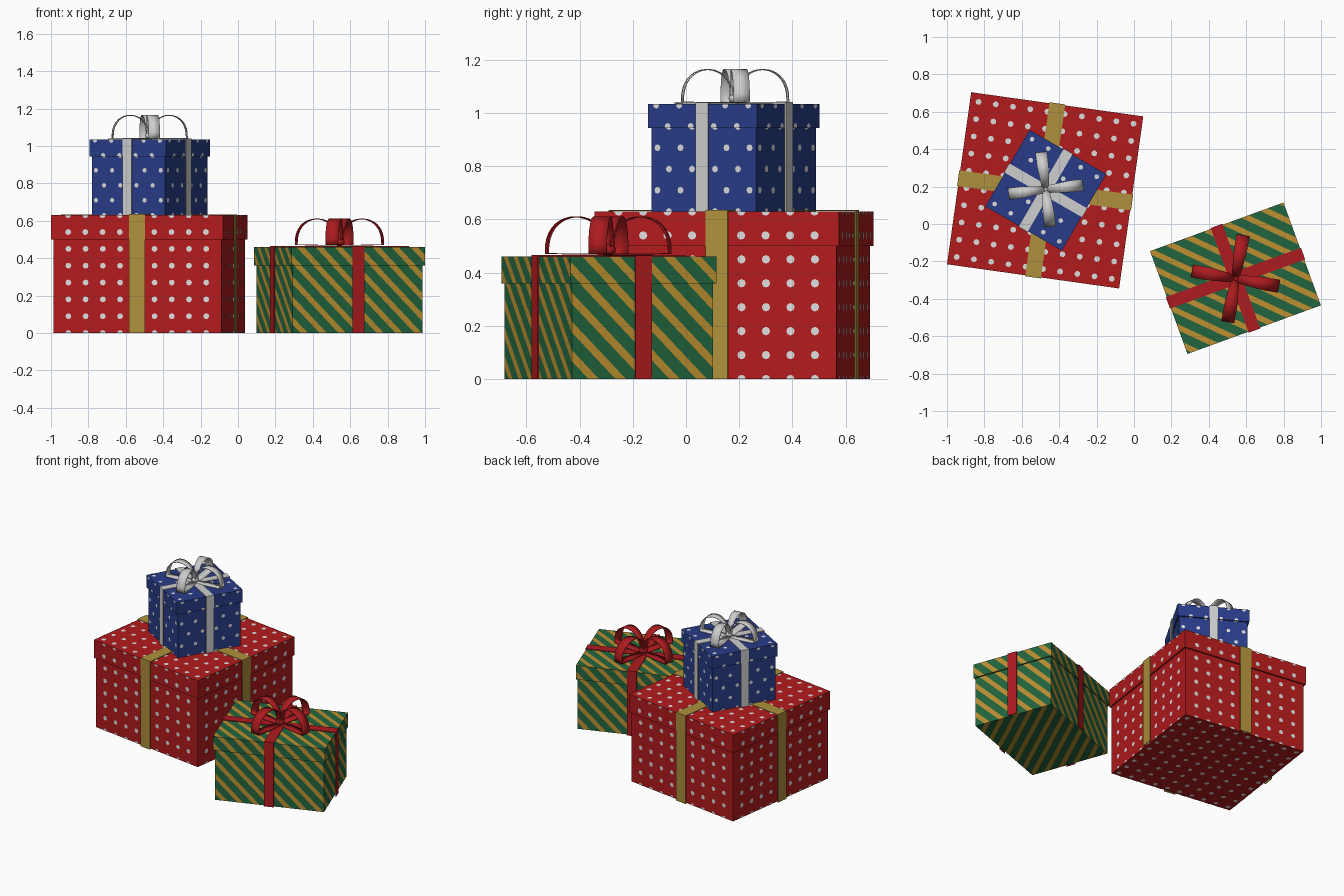
import bpy, bmesh, math
from mathutils import Vector, Matrix

if "Cube" in bpy.data.objects:
    bpy.data.objects.remove(bpy.data.objects["Cube"], do_unlink=True)


def material(name, *rgb):
    m = bpy.data.materials.new(name)
    m.use_nodes = True
    m.diffuse_color = (*rgb, 1)
    bsdf = m.node_tree.nodes["Principled BSDF"]
    bsdf.inputs["Base Color"].default_value = (*rgb, 1)
    bsdf.inputs["Roughness"].default_value = 0.6
    return m


RED = material("red paper", 0.45, 0.011, 0.012)
BLUE = material("blue paper", 0.022, 0.046, 0.25)
GREEN = material("green paper", 0.016, 0.13, 0.05)
STRIPE = material("orange gold stripe", 0.51, 0.28, 0.03)
GOLD = material("gold ribbon", 0.43, 0.28, 0.045)
WHITE = material("white dot", 0.72, 0.72, 0.72)
SILVER = material("silver ribbon", 0.62, 0.62, 0.62)
RIBBON_RED = material("red ribbon", 0.42, 0.011, 0.014)

X, Y, Z = Vector((1, 0, 0)), Vector((0, 1, 0)), Vector((0, 0, 1))
SIDES = [-Y, X, Y, -X]


def finish(bm, name, place, *mats):
    mesh = bpy.data.meshes.new(name)
    bm.to_mesh(mesh)
    bm.free()
    obj = bpy.data.objects.new(name, mesh)
    bpy.context.collection.objects.link(obj)
    for m in mats:
        mesh.materials.append(m)
    obj.matrix_world = place
    return obj


def axes(n):
    # right and up directions of a box face seen from outside
    return (X, Y * n.z) if abs(n.z) > 0.5 else (Z.cross(n), Z)


def cuboid(name, place, w, d, z0, z1, *mats, stripe=None):
    bm = bmesh.new()
    bmesh.ops.create_cube(bm, size=1, matrix=Matrix.Translation((0, 0, (z0 + z1) / 2))
                          @ Matrix.Diagonal((w, d, z1 - z0, 1)))
    if stripe:
        period, width = stripe
        for n in SIDES + [Z, -Z]:
            diag = sum(axes(n), Vector())
            count = int(1.2 / period)
            for k in range(-count, count + 1):
                for edge in (0, width):
                    faces = [f for f in bm.faces if f.normal.dot(n) > 0.9]
                    geom = set(faces)
                    for f in faces:
                        geom.update(f.edges, f.verts)
                    bmesh.ops.bisect_plane(bm, geom=list(geom), dist=1e-5,
                                           plane_co=diag * (k * period + edge) / 2,
                                           plane_no=diag)
                    bm.normal_update()
            for f in bm.faces:
                if f.normal.dot(n) > 0.9:
                    f.material_index = int(f.calc_center_median().dot(diag) % period < width)
    return finish(bm, name, place, *mats)


def dots(name, place, w, d, z0, z1, step, pitch, radius, cap, stagger=False):
    # thin round spots on the sides and one cap, trimmed at the box edges
    bm = bmesh.new()
    for n in SIDES + [cap]:
        r, u = axes(n)
        half = (w if abs(r.x) > 0.5 else d) / 2
        if n == cap:
            out = z1 if n.z > 0 else -z0
            low, high = -d / 2, d / 2
            rows = int(d / step) + 1
            heights = [(i - (rows - 1) / 2) * step for i in range(rows)]
        else:
            out = (d if abs(n.y) > 0.5 else w) / 2
            low, high = z0, z1
            heights = [k * pitch for k in range(10) if low - radius / 2 < k * pitch < high + radius / 2]
        cols = int(2 * half / step) + (1 if n == cap else 0)
        for v in heights:
            shift = step / 2 if stagger and round(v / pitch) % 2 else 0
            for i in range(-1, cols + 1):
                a = (i - (cols - 1) / 2) * step + shift
                if abs(a) > half - radius / 2:
                    continue
                spot = bmesh.ops.create_circle(bm, cap_ends=True, segments=8, radius=radius)["verts"]
                for vert in spot:
                    p = max(-half, min(half, a + vert.co.x))
                    q = max(low, min(high, v + vert.co.y))
                    vert.co = r * p + u * q + n * (out + 0.002)
    return finish(bm, name, place, WHITE)


def ribbon(name, place, length, top, width, mat, turn):
    # strip that runs over the lid and hangs down two sides
    t, h = 0.005, length / 2
    outer = [(-h - t, 0), (-h - t, top + t), (h + t, top + t), (h + t, 0)]
    inner = [(-h, 0), (-h, top), (h, top), (h, 0)]
    bm = bmesh.new()
    o = [bm.verts.new((x, -width / 2, z)) for x, z in outer]
    i = [bm.verts.new((x, -width / 2, z)) for x, z in inner]
    faces = [bm.faces.new((o[k], i[k], i[k + 1], o[k + 1])) for k in range(3)]
    ext = bmesh.ops.extrude_face_region(bm, geom=faces, use_keep_orig=True)
    bmesh.ops.translate(bm, vec=(0, width, 0),
                        verts=[g for g in ext["geom"] if isinstance(g, bmesh.types.BMVert)])
    bmesh.ops.recalc_face_normals(bm, faces=bm.faces)
    return finish(bm, name, place @ Matrix.Rotation(turn, 4, "Z"), mat)


def bow(name, centre, z, angle, reach, height, width, mat):
    # four arched loops with flat undersides
    n = 18
    path = [(reach * 0.04, 0.004), (reach * 0.5, 0.004)]
    for k in range(n + 1):
        a = math.pi * k / n
        path.append((reach * (0.52 + 0.48 * math.cos(a)),
                     0.006 + height * max(math.sin(a), 0) ** 0.8))
    for q in range(4):
        bm = bmesh.new()
        pairs = []
        for r, h in path:
            half = width * (0.3 + 0.2 * min(1, r / reach * 1.6))
            pairs.append([bm.verts.new((r, s * half, h)) for s in (-1, 1)])
        for p, s in zip(pairs, pairs[1:]):
            bm.faces.new((p[0], s[0], s[1], p[1]))
        place = Matrix.Translation((*centre, z)) @ Matrix.Rotation(angle + q * math.pi / 2, 4, "Z")
        loop = finish(bm, f"{name}_loop_{q + 1}", place, mat)
        solid = loop.modifiers.new("thickness", "SOLIDIFY")
        solid.thickness, solid.offset = 0.004, 0
        smooth(loop)
    bm = bmesh.new()
    bmesh.ops.create_uvsphere(bm, u_segments=16, v_segments=8, radius=width * 0.4,
                              matrix=Matrix.Diagonal((1, 1, 0.8, 1)))
    smooth(finish(bm, name + "_knot", Matrix.Translation((*centre, z + 0.02)), mat))


def smooth(obj):
    bpy.ops.object.select_all(action="DESELECT")
    obj.select_set(True)
    bpy.context.view_layer.objects.active = obj
    bpy.ops.object.shade_smooth_by_angle(angle=math.radians(40))


def gift(name, centre, degrees, z, lid_size, inset, heights, paper, band, band_width, stripe=None):
    lip, top = heights
    place = Matrix.Translation((*centre, z)) @ Matrix.Rotation(math.radians(degrees), 4, "Z")
    w, d = lid_size
    cuboid(name + "_body", place, w - inset, d - inset, 0, lip + 0.01, *paper, stripe=stripe)
    cuboid(name + "_lid", place, w, d, lip, top, *paper, stripe=stripe)
    ribbon(name + "_ribbon_long", place, w, top, band_width, band, 0)
    ribbon(name + "_ribbon_cross", place, d, top + 0.001, band_width, band, math.pi / 2)
    return place


# large red box
place = gift("red_box", (-0.475, 0.18), -8, 0, (0.929, 0.929), 0.022, (0.5, 0.63),
             [RED], GOLD, 0.085)
dots("red_body_dots", place, 0.907, 0.907, 0, 0.5, 0.093, 0.09, 0.016, -Z)
dots("red_lid_dots", place, 0.929, 0.929, 0.5, 0.63, 0.093, 0.09, 0.016, Z)

# small blue box on top
place = gift("blue_box", (-0.472, 0.18), -30, 0.63, (0.473, 0.473), 0.02, (0.315, 0.405),
             [BLUE], SILVER, 0.055)
dots("blue_body_dots", place, 0.453, 0.453, 0, 0.315, 0.1, 0.08, 0.013, -Z, stagger=True)
dots("blue_lid_dots", place, 0.473, 0.473, 0.315, 0.405, 0.1, 0.08, 0.013, Z, stagger=True)
bow("silver_bow", (-0.472, 0.185), 1.036, math.radians(7), 0.2, 0.122, 0.062, SILVER)

# striped green box
gift("green_box", (0.5425, -0.29), 20, 0, (0.759, 0.585), 0.02, (0.36, 0.46),
     [GREEN, STRIPE], RIBBON_RED, 0.066, stripe=(0.108, 0.042))
bow("red_bow", (0.5425, -0.292), 0.466, math.radians(-10), 0.235, 0.138, 0.07, RIBBON_RED)
